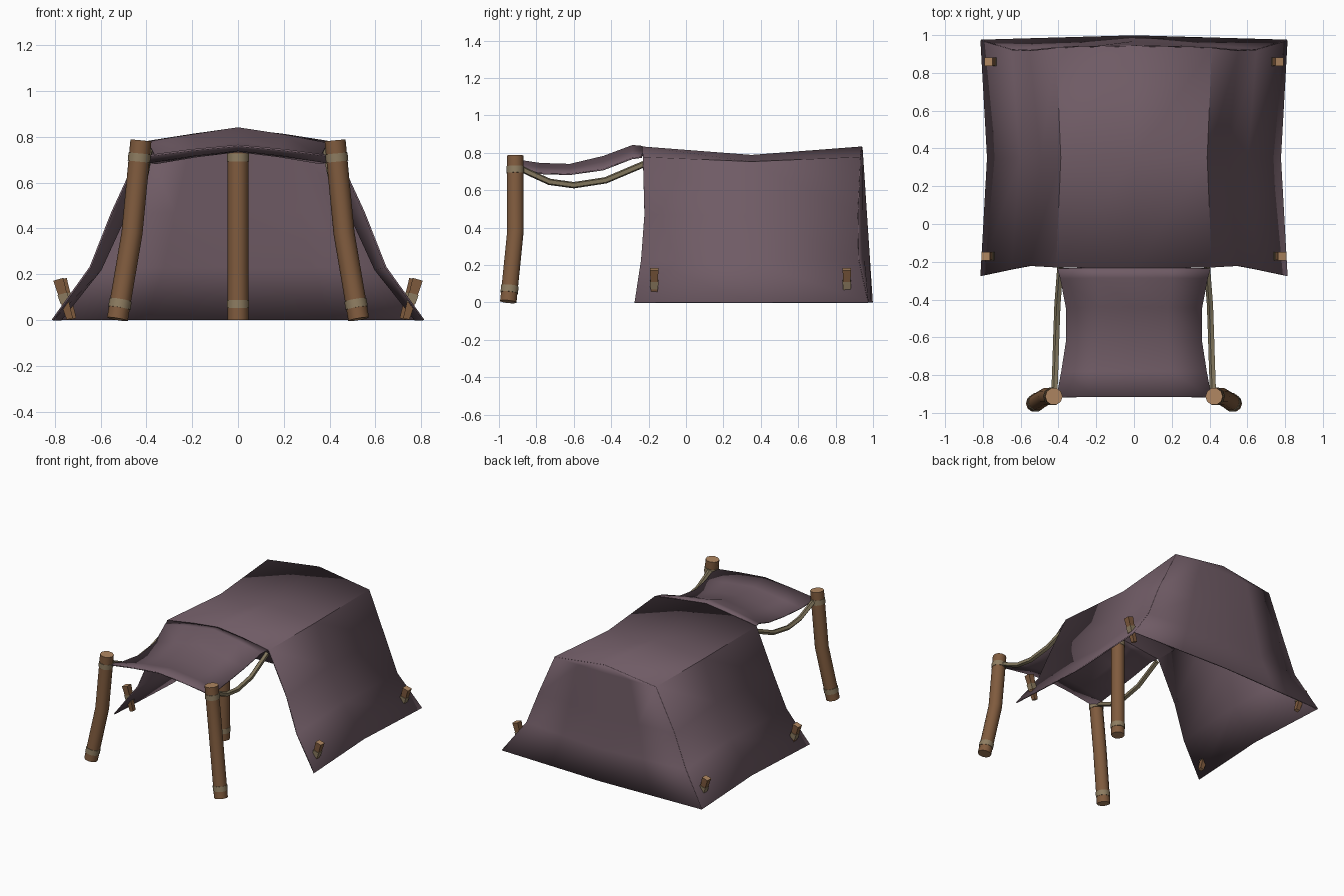
import bpy, bmesh, math
from mathutils import Vector

if "Cube" in bpy.data.objects:
    bpy.data.objects.remove(bpy.data.objects["Cube"])


def material(name, rgb):
    m = bpy.data.materials.new(name)
    m.diffuse_color = (*rgb, 1)
    m.use_nodes = True
    m.node_tree.nodes["Principled BSDF"].inputs["Base Color"].default_value = m.diffuse_color
    return m


CLOTH = material("mauve cloth", (0.160, 0.105, 0.130))
WOOD = material("brown wood", (0.215, 0.105, 0.048))
CUT = material("pale cut wood", (0.43, 0.24, 0.12))
ROPE = material("olive rope", (0.225, 0.185, 0.110))
BAND = material("tan binding", (0.270, 0.205, 0.120))


def make_object(name, bm, mats, smooth=None):
    bmesh.ops.recalc_face_normals(bm, faces=bm.faces)
    me = bpy.data.meshes.new(name)
    bm.to_mesh(me)
    bm.free()
    for m in mats:
        me.materials.append(m)
    ob = bpy.data.objects.new(name, me)
    bpy.context.collection.objects.link(ob)
    if smooth:
        bpy.ops.object.select_all(action='DESELECT')
        bpy.context.view_layer.objects.active = ob
        ob.select_set(True)
        bpy.ops.object.shade_smooth_by_angle(angle=math.radians(smooth))
    return ob


def tube(name, path, radii, sides, mats, smooth=None, twist=0.0):
    """Sweep a polygon along a path; end caps use the second material."""
    bm = bmesh.new()
    pts = [Vector(p) for p in path]
    rings = []
    for i, p in enumerate(pts):
        d = (pts[min(i + 1, len(pts) - 1)] - pts[max(i - 1, 0)]).normalized()
        ref = Vector((0, 1, 0)) if abs(d.z) > 0.8 else Vector((0, 0, 1))
        u = ref.cross(d).normalized()
        v = d.cross(u)
        ring = []
        for k in range(sides):
            a = 2 * math.pi * k / sides + twist
            ring.append(bm.verts.new(p + radii[i] * (math.cos(a) * u + math.sin(a) * v)))
        rings.append(ring)
    for a, b in zip(rings, rings[1:]):
        for k in range(sides):
            n = (k + 1) % sides
            bm.faces.new((a[k], a[n], b[n], b[k]))
    for ring in (rings[0], rings[-1]):
        bm.faces.new(ring).material_index = len(mats) - 1
    return make_object(name, bm, mats, smooth)


def point_at(path, z):
    """Point on an upright path at height z."""
    for a, b in zip(path, path[1:]):
        if z <= b[2]:
            break
    return Vector(a).lerp(Vector(b), (z - a[2]) / (b[2] - a[2]))


def sheet(name, rows):
    bm = bmesh.new()
    grid = [[bm.verts.new(p) for p in r] for r in rows]
    for a, b in zip(grid, grid[1:]):
        for k in range(len(a) - 1):
            bm.faces.new((a[k], a[k + 1], b[k + 1], b[k]))
    bmesh.ops.remove_doubles(bm, verts=bm.verts, dist=1e-4)
    ob = make_object(name, bm, [CLOTH], 50)
    mod = ob.modifiers.new("thickness", 'SOLIDIFY')
    mod.thickness = 0.008
    mod.offset = 0
    return ob


def mirrored(half):
    """Mirror a half row that starts on the centre line."""
    return [(-x, y, z) for x, y, z in reversed(half[1:])] + half


# Main canopy: three hoops, the middle one sagging inwards
front = [(0, -0.235, 0.83), (0.41, -0.23, 0.775), (0.55, -0.222, 0.47),
         (0.645, -0.24, 0.23), (0.81, -0.275, 0)]
middle = [(0, 0.35, 0.785), (0.385, 0.35, 0.75), (0.49, 0.35, 0.46),
          (0.60, 0.35, 0.22), (0.775, 0.35, 0)]
back = [(0, 0.94, 0.83), (0.41, 0.932, 0.775), (0.55, 0.918, 0.47),
        (0.645, 0.922, 0.23), (0.81, 0.972, 0)]
sheet("canopy", [mirrored(h) for h in (front, middle, back)])

# Back wall, leaning out at the foot of its centre line
wall = []
for x, y, z in back:
    c = 0.94 + 0.055 * (1 - z / 0.83)
    wall.append([(-x, y, z), (-x / 2, (y + c) / 2, z), (0, c, z),
                 (x / 2, (y + c) / 2, z), (x, y, z)])
wall[0] = [(0, 0.94, 0.83)] * 5
bm = bmesh.new()
grid = [[bm.verts.new(p) for p in r] for r in wall[1:]]
apex = bm.verts.new(back[0])
for k in range(4):
    bm.faces.new((apex, grid[0][k], grid[0][k + 1]))
    for a, b in zip(grid, grid[1:]):
        bm.faces.new((a[k], a[k + 1], b[k + 1], b[k]))
rear = make_object("back_wall", bm, [CLOTH], 50)
mod = rear.modifiers.new("thickness", 'SOLIDIFY')
mod.thickness = 0.008
mod.offset = 0

# Sagging awning: y, half width, centre height, edge height
awning = [(-0.232, 0.405, 0.833, 0.777), (-0.285, 0.39, 0.838, 0.77),
          (-0.44, 0.36, 0.78, 0.71), (-0.62, 0.36, 0.737, 0.685),
          (-0.78, 0.385, 0.742, 0.69), (-0.915, 0.41, 0.762, 0.715)]
sheet("awning", [mirrored([(0, y, zc), (w / 2, y, (zc + ze) / 2 + 0.004), (w, y - 0.003, ze)])
                 for y, w, zc, ze in awning])


def post(name, path, bands, r):
    tube(name, path, [r] * len(path), 10, [WOOD, CUT], 40)
    for i, z in enumerate(bands):
        ends = [point_at(path, z - 0.018), point_at(path, z + 0.018)]
        tube(f"{name}_binding_{i + 1}", ends, [r + 0.003] * 2, 10, [BAND], 40)


# Centre pole under the canopy
post("centre_pole", [(0, -0.17, 0), (0, -0.17, 0.76)], (0.07, 0.71), 0.046)

for s, side in ((-1, "left"), (1, "right")):
    # Bent front posts with bindings
    path = [(s * 0.527, -0.95, 0.004), (s * 0.463, -0.912, 0.38), (s * 0.424, -0.913, 0.785)]
    post(f"{side}_front_post", path, (0.07, 0.71), 0.046)

    # Slack rope from the post to the canopy
    rope = [(0.42, -0.90, 0.725), (0.418, -0.84, 0.695), (0.414, -0.73, 0.645),
            (0.41, -0.60, 0.627), (0.404, -0.43, 0.653), (0.388, -0.22, 0.742)]
    tube(f"{side}_rope", [(s * x, y, z) for x, y, z in rope], [0.018] * 6, 5, [ROPE], 40)

    # Tent pegs leaning outwards through the hem
    for y, x, where in ((-0.17, 0.785, "front"), (0.86, 0.77, "back")):
        peg = [(s * (x - 0.05), y, 0.005), (s * x, y, 0.178)]
        tube(f"{side}_{where}_peg", peg, [0.02, 0.032], 4, [WOOD, CUT], None, math.pi / 4)
        ends = [point_at(peg, 0.075), point_at(peg, 0.115)]
        tube(f"{side}_{where}_peg_binding", ends, [0.029, 0.032], 4, [BAND], None, math.pi / 4)
